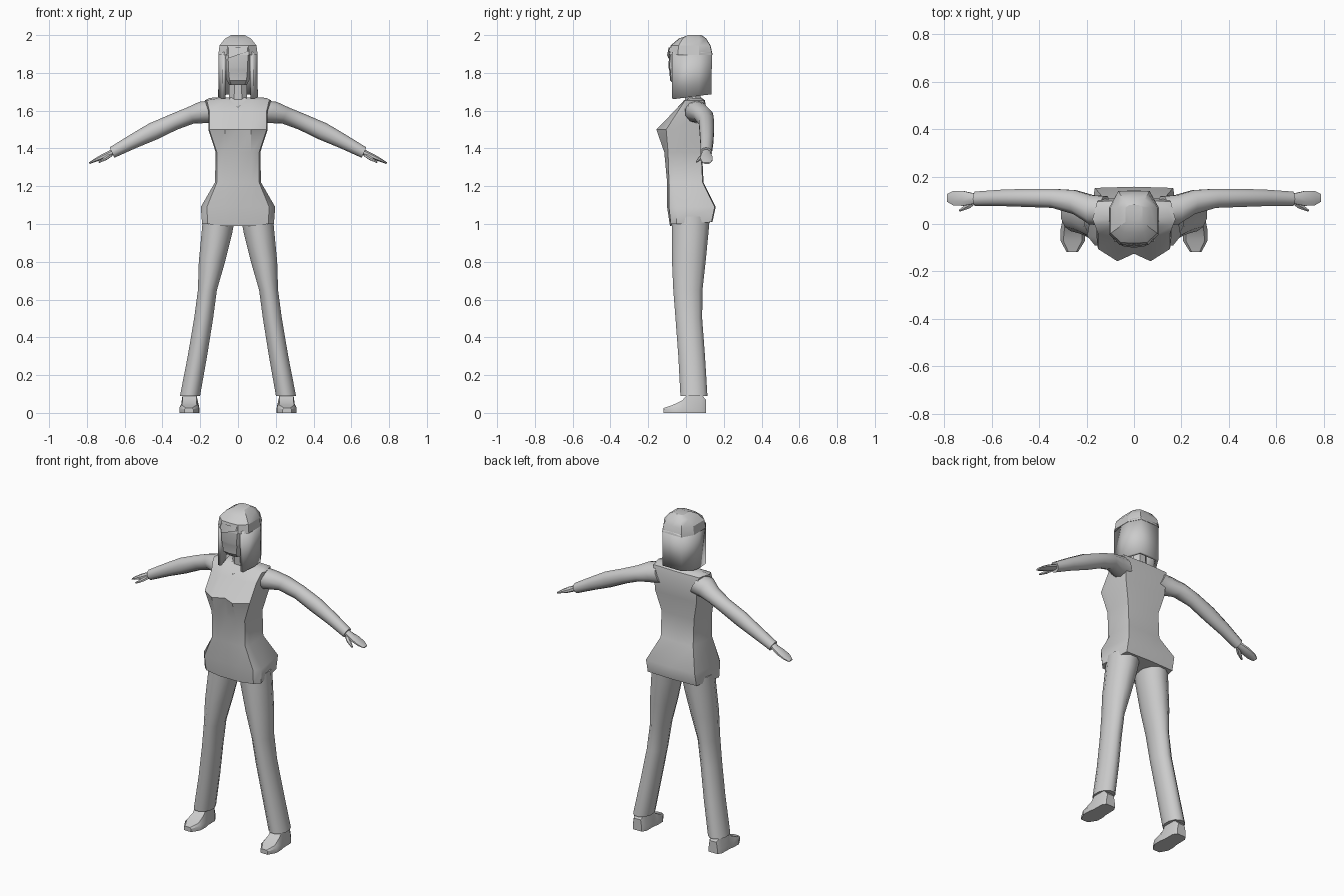
import bpy, bmesh, math
from mathutils import Vector

grey = bpy.data.materials.new("light grey")
grey.diffuse_color = (0.6, 0.6, 0.6, 1)


def finish(name, bm, angle=35, mirror=False):
    bmesh.ops.recalc_face_normals(bm, faces=bm.faces)
    me = bpy.data.meshes.new(name)
    bm.to_mesh(me)
    bm.free()
    me.materials.append(grey)
    me.shade_smooth()
    me.set_sharp_from_angle(angle=math.radians(angle))
    ob = bpy.data.objects.new(name, me)
    bpy.context.collection.objects.link(ob)
    if mirror:
        ob.modifiers.new("mirror", 'MIRROR').use_mirror_merge = False
    return ob


def loft(name, rings, angle=35, mirror=False):
    """Skin a list of closed rings and cap both ends."""
    bm = bmesh.new()
    vs = [[bm.verts.new(p) for p in r] for r in rings]
    n = len(vs[0])
    for a, b in zip(vs, vs[1:]):
        for i in range(n):
            j = (i + 1) % n
            bm.faces.new((a[i], a[j], b[j], b[i]))
    bm.faces.new(vs[0])
    bm.faces.new(vs[-1])
    return finish(name, bm, angle, mirror)


def oval(c, ra, rb, u, v, n):
    c, u, v = Vector(c), Vector(u), Vector(v)
    return [c + u * ra * math.cos(t) + v * rb * math.sin(t)
            for t in (2 * math.pi * (i + 0.5) / n for i in range(n))]


def both(half):
    """Complete a half ring that runs from front centre to back centre."""
    return half + [(-x, y, z) for x, y, z in reversed(half) if x > 0]


# Tunic: z, front centre y, bust y, corner x, corner y, side x, side y, back x, back y
tunic = [
    (1.00, -.085, -.085, .16, -.08, .19, -.05, .165, .135),
    (1.09, -.10, -.10, .165, -.09, .197, -.05, .165, .152),
    (1.22, -.10, -.10, .112, -.09, .122, -.06, .11, .088),
    (1.38, -.11, -.115, .112, -.095, .118, -.06, .11, .08),
    (1.50, -.125, -.157, .152, -.105, .157, -.06, .14, .098),
    (1.60, -.05, -.06, .152, -.04, .157, -.015, .145, .105),
    (1.655, -.01, -.01, .165, -.005, .175, .02, .155, .095),
]
rings = []
for z, yc, yb, cx, cy, sx, sy, bx, by in tunic:
    low = 0.02 if z == 1.0 else 0
    rings.append(both([(0, yc, z - low / 2), (.07, yb, z - low / 2), (cx, cy, z),
                       (sx, sy, z), (bx, by, z + low / 2), (0, by + .005, z + low / 2)]))
rings.append(both([(0, .02, 1.665), (.04, .02, 1.67), (.08, .02, 1.67),
                   (.15, .04, 1.668), (.14, .075, 1.668), (0, .08, 1.67)]))
loft("tunic", rings, 42)

# Trouser legs: centre x, centre y, z, half width, half depth
legs = [(.10, .025, 1.04, .088, .105), (.112, .022, .95, .084, .10),
        (.138, .015, .80, .072, .092), (.162, .01, .65, .052, .08),
        (.182, .015, .50, .052, .073), (.215, .03, .30, .053, .073),
        (.254, .042, .09, .055, .074)]
loft("trouser_leg", [oval((x, y, z), a, b, (1, 0, 0), (0, 1, 0), 12)
                     for x, y, z, a, b in legs], 40, True)

# Sleeves: centre x, y, z, half depth, half thickness
arms = [(.12, .055, 1.595, .065, .065), (.18, .06, 1.59, .065, .062),
        (.25, .092, 1.575, .053, .046), (.34, .108, 1.54, .042, .044),
        (.45, .11, 1.49, .040, .047), (.56, .11, 1.435, .036, .038),
        (.667, .106, 1.378, .032, .030)]
loft("sleeve", [oval((x, y, z), a, b, (0, 1, 0), (.42, 0, .91), 10)
                for x, y, z, a, b in arms], 40, True)

# Hands and thumbs
hand = [(.65, .107, 1.388, .02, .018), (.685, .107, 1.37, .026, .016),
        (.72, .108, 1.354, .034, .015), (.76, .109, 1.336, .033, .009),
        (.787, .11, 1.322, .018, .005)]
loft("hand", [oval((x, y, z), a, b, (0, 1, 0), (.4, 0, .92), 8)
              for x, y, z, a, b in hand], 40, True)
thumb = [(.675, .095, 1.365, .014, .011), (.70, .075, 1.348, .013, .01),
         (.735, .056, 1.328, .005, .005)]
loft("thumb", [oval((x, y, z), a, b, (.6, .8, 0), (.3, -.2, .93), 6)
               for x, y, z, a, b in thumb], 40, True)

# Shoes, lofted from heel to toe: y, centre x, half width, top z, half top width
shoes = [(.105, .257, .03, .07, .022), (.08, .257, .045, .10, .035),
         (.01, .257, .046, .10, .036), (-.02, .257, .052, .066, .036),
         (-.07, .258, .052, .042, .04), (-.118, .26, .024, .026, .016)]
loft("shoe", [[(c - w, y, 0), (c + w, y, 0), (c + w, y, min(.028, t * .7)),
               (c + tw, y, t), (c - tw, y, t), (c - w, y, min(.028, t * .7))]
              for y, c, w, t, tw in shoes], 35, True)

# Neck with a pointed neckline in front of the tunic
loft("neck", [oval((0, y, z), a, b, (1, 0, 0), (0, 1, 0), 8)
              for y, z, a, b in [(.045, 1.60, .06, .05), (.035, 1.68, .052, .045),
                                 (.03, 1.80, .05, .045)]])
bm = bmesh.new()
bm.faces.new([bm.verts.new(p) for p in
              [(-.05, .0, 1.665), (0, -.052, 1.615), (.05, .0, 1.665), (0, .015, 1.68)]])
finish("neckline", bm)

# Face: z, front y, half front width, half side width
face = [(1.735, -.055, .035, .045), (1.76, -.078, .045, .06), (1.815, -.083, .05, .074),
        (1.83, -.088, .05, .075), (1.93, -.08, .055, .08)]
loft("face", [both([(0, f - .006, z), (a, f, z), (b, f + .04, z), (b, .08, z), (0, .09, z)])
              for z, f, a, b in face])

# Hanging hair: an open shell around the sides and back
plan = [(.085, -.075), (.105, .015), (.105, .07), (.065, .138)]
plan += [(-x, y) for x, y in reversed(plan)]
bm = bmesh.new()
top = [bm.verts.new((x * .97, y, 1.91)) for x, y in plan]
bot = [bm.verts.new((x, y * .97, 1.67 + .12 * y)) for x, y in plan]
for i in range(len(plan) - 1):
    bm.faces.new((bot[i], bot[i + 1], top[i + 1], top[i]))
hair = finish("hanging_hair", bm, 25)
shell = hair.modifiers.new("thickness", 'SOLIDIFY')
shell.thickness = .02
# Thicken towards the head
shell.offset = -1

# Crown of the hair: z, front y, front x, side x, back x, back y
crown = [(1.895, -.088, .06, .104, .066, .139), (1.945, -.078, .055, .098, .06, .128),
         (1.982, -.035, .042, .068, .045, .105), (2.0, .02, .02, .035, .02, .08)]
loft("crown_hair", [both([(0, f - .003, z), (a, f, z), (s, f * .5, z), (s, .07, z),
                          (b, k, z), (0, k + .002, z)])
                    for z, f, a, s, b, k in crown], 28)

# Slanted fringe across the forehead
bm = bmesh.new()
pts = [(-.078, -.055), (-.05, -.093), (0, -.1), (.05, -.093), (.078, -.055)]
up = [bm.verts.new((x, y + .008, 1.935)) for x, y in pts]
dn = [bm.verts.new((x, y, 1.895 + .35 * x)) for x, y in pts]
for i in range(4):
    bm.faces.new((dn[i], dn[i + 1], up[i + 1], up[i]))
finish("fringe", bm)
